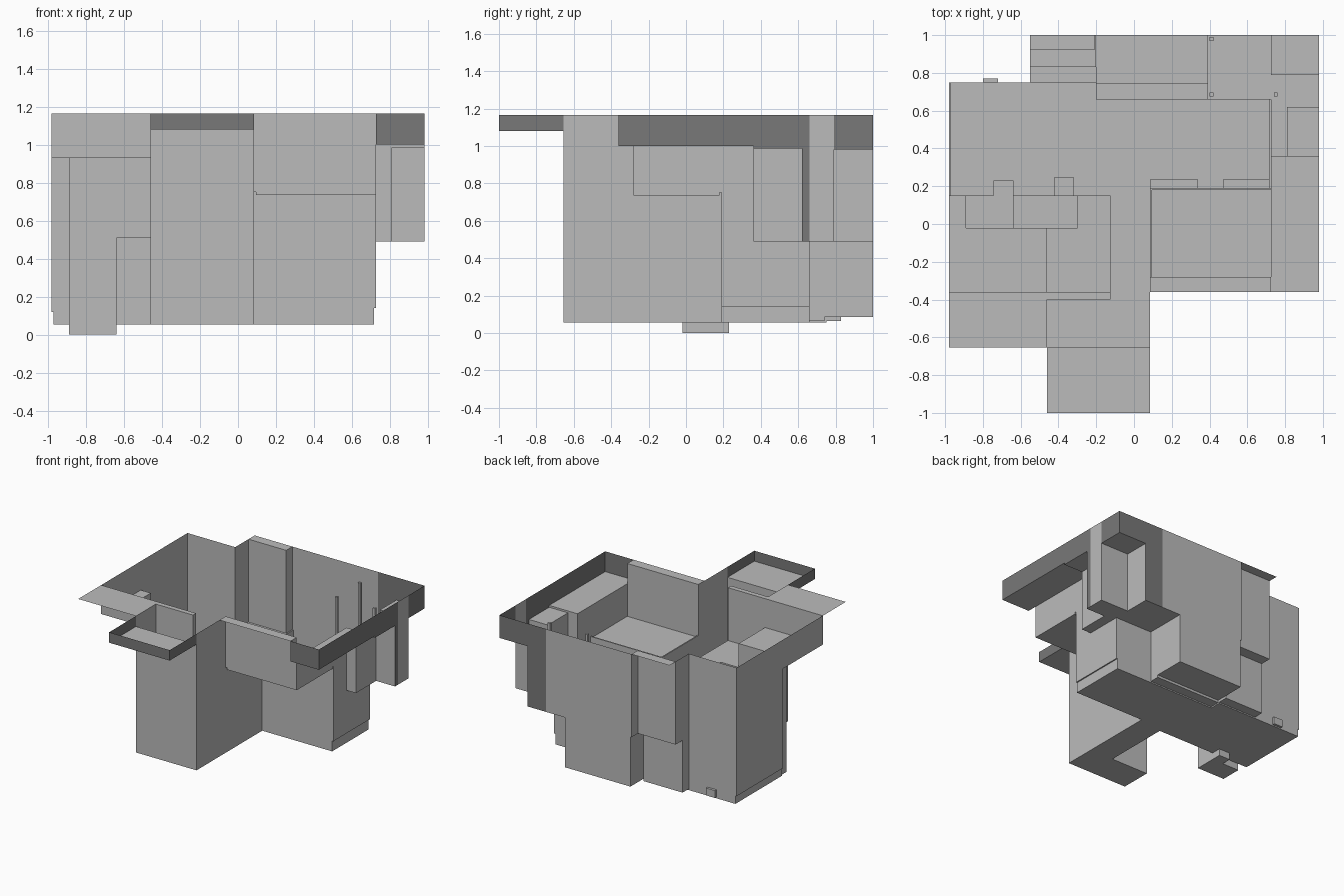
import bpy, bmesh

cube = bpy.data.objects.get("Cube")
if cube:
    bpy.data.objects.remove(cube, do_unlink=True)


def make_material(name, value):
    material = bpy.data.materials.new(name)
    material.use_nodes = True
    colour = (value, value, value, 1)
    material.diffuse_color = colour
    material.node_tree.nodes["Principled BSDF"].inputs["Base Color"].default_value = colour
    return material


materials = [make_material("light grey", .5), make_material("dark grey", .19)]

# Named levels of the open-topped shell
rim, counter, ledge, landing, mezzanine = 1.165, .735, .93, 1.0, .49
ground, alcove, skirting = .055, .085, .14
left, right, front, back = -.98, .98, -1, 1
hall_left, hall_right, hall_front = -.46, .085, -.655
bay = .725            # start of the raised right-hand side
room_back = .66
step = -.02           # front of the sunken boxes

# Regions as x range, y range, floor level; later ones override earlier ones
regions = [
    # main rooms and hall
    (left, bay, .15, room_back, ground),
    (left, -.2, room_back, .75, ground),
    (hall_left, hall_right, hall_front, .19, ground),
    (hall_left, hall_right, front, hall_front, 1.08),
    # skirting along the main room
    (.715, bay, .19, room_back, skirting),
    (left, -.97, .15, .75, .12),
    # left front levels
    (left, hall_left, hall_front, -.36, rim),
    (left, hall_left, -.36, .15, ledge),
    (hall_left, -.125, -.4, -.36, rim),
    (hall_left, -.125, -.36, .15, counter),
    (-.64, -.3, step, .15, .51),
    (-.89, -.64, step, .15, 0),
    (-.74, -.64, .15, .23, 0),
    # right front counter with a thin lip
    (hall_right, bay, -.36, -.28, rim),
    (hall_right, bay, -.28, .19, .75),
    (.095, bay, -.28, .18, counter),
    # back alcoves
    (-.2, .39, room_back, back, alcove),
    (-.2, .39, room_back, .74, .065),
    (-.55, -.2, .75, .83, .065),
    (-.55, -.2, .83, back, mezzanine),
    (-.55, -.21, .92, back, rim),
    # right back mezzanine and its raised bays
    (.39, .56, room_back, back, mezzanine),
    (.56, bay, room_back, back, mezzanine),
    (bay, right, -.36, .36, landing),
    (bay, .81, .36, .79, mezzanine),
    (.81, right, .62, .79, mezzanine),
    (.81, right, .36, .62, .985),
    (bay, right, .79, back, .98),
]

xs = sorted({v for r in regions for v in r[:2]})
ys = sorted({v for r in regions for v in r[2:4]})


def level(i, j):
    """Floor level of a grid cell, or None outside the plan."""
    if not (0 <= i < len(xs) - 1 and 0 <= j < len(ys) - 1):
        return None
    cx, cy = (xs[i] + xs[i + 1]) / 2, (ys[j] + ys[j + 1]) / 2
    found = None
    for x0, x1, y0, y1, z in regions:
        if x0 < cx < x1 and y0 < cy < y1:
            found = z
    return found


def is_dark(p, q):
    """Dark finish of the front canopy and the right-hand parapet."""
    cx, cy = (p[0] + q[0]) / 2, (p[1] + q[1]) / 2
    column = cx > .97 and room_back < cy < .79
    return cy < hall_front - .01 or (cx > .565 and not column)


floors, inner, outer = bmesh.new(), bmesh.new(), bmesh.new()


def add_face(mesh, points, dark=False):
    face = mesh.faces.new([mesh.verts.new(p) for p in points])
    face.material_index = int(dark)


def add_wall(p, q, a, b):
    """Upright face over the edge p-q, joining the levels on its two sides."""
    if a == b:
        return
    edge_of_plan = a is None or b is None
    a, b = (rim if v is None else v for v in (a, b))
    if a == b:
        return
    low, high = min(a, b), max(a, b)
    points = [(*p, low), (*q, low), (*q, high), (*p, high)]
    if a < b:
        points.reverse()
    add_face(outer if edge_of_plan else inner, points, edge_of_plan and is_dark(p, q))


for i in range(len(xs)):
    for j in range(len(ys)):
        here = level(i, j)
        p = (xs[i], ys[j])
        if i + 1 < len(xs):
            q = (xs[i + 1], ys[j])
            add_wall(p, q, here, level(i, j - 1))
        if j + 1 < len(ys):
            q = (xs[i], ys[j + 1])
            add_wall(p, q, level(i - 1, j), here)
        if here is not None:
            x1, y1 = xs[i + 1], ys[j + 1]
            add_face(floors, [(*p, here), (x1, p[1], here), (x1, y1, here), (p[0], y1, here)])


def finish(mesh, name):
    """Join the cells into large flat faces and make the object."""
    bmesh.ops.remove_doubles(mesh, verts=mesh.verts, dist=.0005)
    bmesh.ops.dissolve_limit(mesh, angle_limit=.01, verts=mesh.verts,
                             edges=mesh.edges, delimit={"MATERIAL"})
    data = bpy.data.meshes.new(name)
    mesh.to_mesh(data)
    mesh.free()
    for material in materials:
        data.materials.append(material)
    bpy.context.collection.objects.link(bpy.data.objects.new(name, data))


finish(floors, "floor_levels")
finish(inner, "inner_walls")
finish(outer, "outer_walls")


def add_box(name, x0, x1, y0, y1, z0, z1):
    mesh = bmesh.new()
    bmesh.ops.create_cube(mesh, size=1)
    for v in mesh.verts:
        v.co = (x1 if v.co.x > 0 else x0, y1 if v.co.y > 0 else y0, z1 if v.co.z > 0 else z0)
    finish(mesh, name)


# Slim posts on the mezzanine
for number, (x, y) in enumerate([(.41, .98), (.41, .685), (.75, .685)]):
    add_box(f"post_{number}", x - .01, x + .01, y - .01, y + .01, mezzanine, 1.045)

# Small fittings: outlet on the back wall and low pieces on the floor
add_box("wall_outlet", -.8, -.72, .75, .77, .065, .125)
add_box("low_cabinet_left", .085, .34, .19, .235, ground, .09)
add_box("low_cabinet_right", .47, .715, .19, .235, ground, .09)
add_box("partition_block", -.42, -.32, .15, .25, ground, .09)
